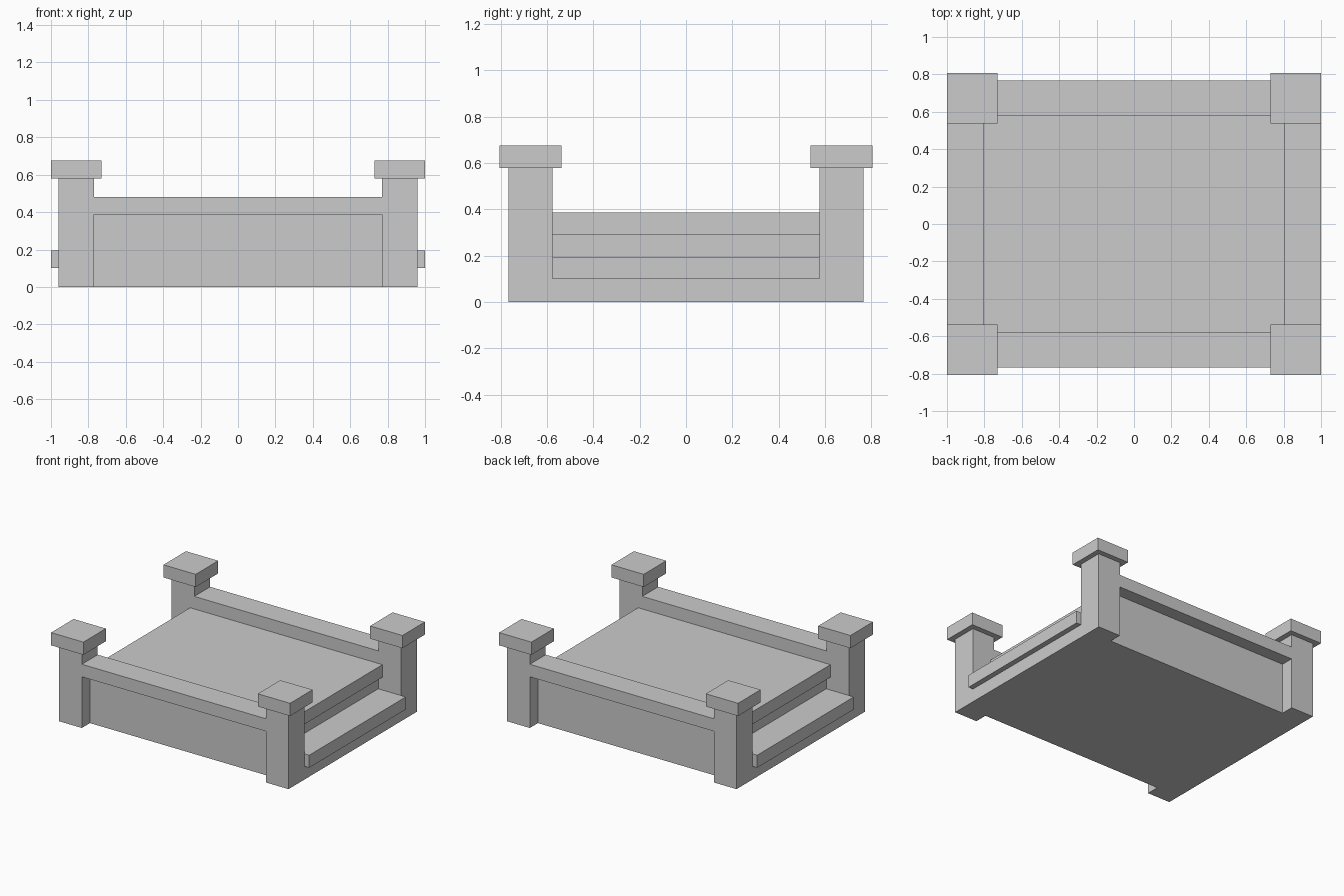
import bpy
import bmesh

if "Cube" in bpy.data.objects:
    bpy.data.objects.remove(bpy.data.objects["Cube"])


def finish(name, bm):
    bmesh.ops.recalc_face_normals(bm, faces=bm.faces)
    mesh = bpy.data.meshes.new(name)
    bm.to_mesh(mesh)
    bm.free()
    obj = bpy.data.objects.new(name, mesh)
    bpy.context.collection.objects.link(obj)
    return obj


def extrude_y(name, profile, y0, y1):
    """Extrude a closed (x, z) profile from y0 to y1."""
    bm = bmesh.new()
    face = bm.faces.new([bm.verts.new((x, y0, z)) for x, z in profile])
    ext = bmesh.ops.extrude_face_region(bm, geom=[face])
    moved = [v for v in ext["geom"] if isinstance(v, bmesh.types.BMVert)]
    bmesh.ops.translate(bm, verts=moved, vec=(0, y1 - y0, 0))
    return finish(name, bm)


def box(name, x, y, z):
    return extrude_y(name, [(x[0], z[0]), (x[1], z[0]), (x[1], z[1]), (x[0], z[1])], *y)


# Heights of the equal layers
Z = [0, 0.10, 0.195, 0.292, 0.387, 0.482, 0.579, 0.675]
POST_IN_X, POST_OUT_X = 0.77, 0.96
POST_IN_Y, POST_OUT_Y = 0.577, 0.767

# Stepped platform: overhanging treads at both open ends
half = [(POST_OUT_X, Z[0]), (POST_OUT_X, Z[1]), (1.0, Z[1]), (1.0, Z[2]),
        (POST_IN_X, Z[2]), (POST_IN_X, Z[3]), (0.805, Z[3]), (0.805, Z[4])]
extrude_y("stepped_platform", half + [(-x, z) for x, z in reversed(half)],
          -POST_IN_Y, POST_IN_Y)

# Side walls: recessed panel below an overhanging rail
for side, s in (("front", -1), ("back", 1)):
    span = (-POST_IN_X, POST_IN_X)
    box(f"{side}_panel", span, (s * POST_IN_Y, s * 0.67), (Z[0], Z[4]))
    box(f"{side}_rail", span, (s * POST_IN_Y, s * POST_OUT_Y), (Z[4], Z[5]))

    # Corner posts with wider caps
    for end, t in (("left", -1), ("right", 1)):
        box(f"{side}_{end}_post", (t * POST_IN_X, t * POST_OUT_X),
            (s * POST_IN_Y, s * POST_OUT_Y), (Z[0], Z[6]))
        box(f"{side}_{end}_cap", (t * 0.73, t * 1.0),
            (s * 0.537, s * 0.806), (Z[6], Z[7]))
